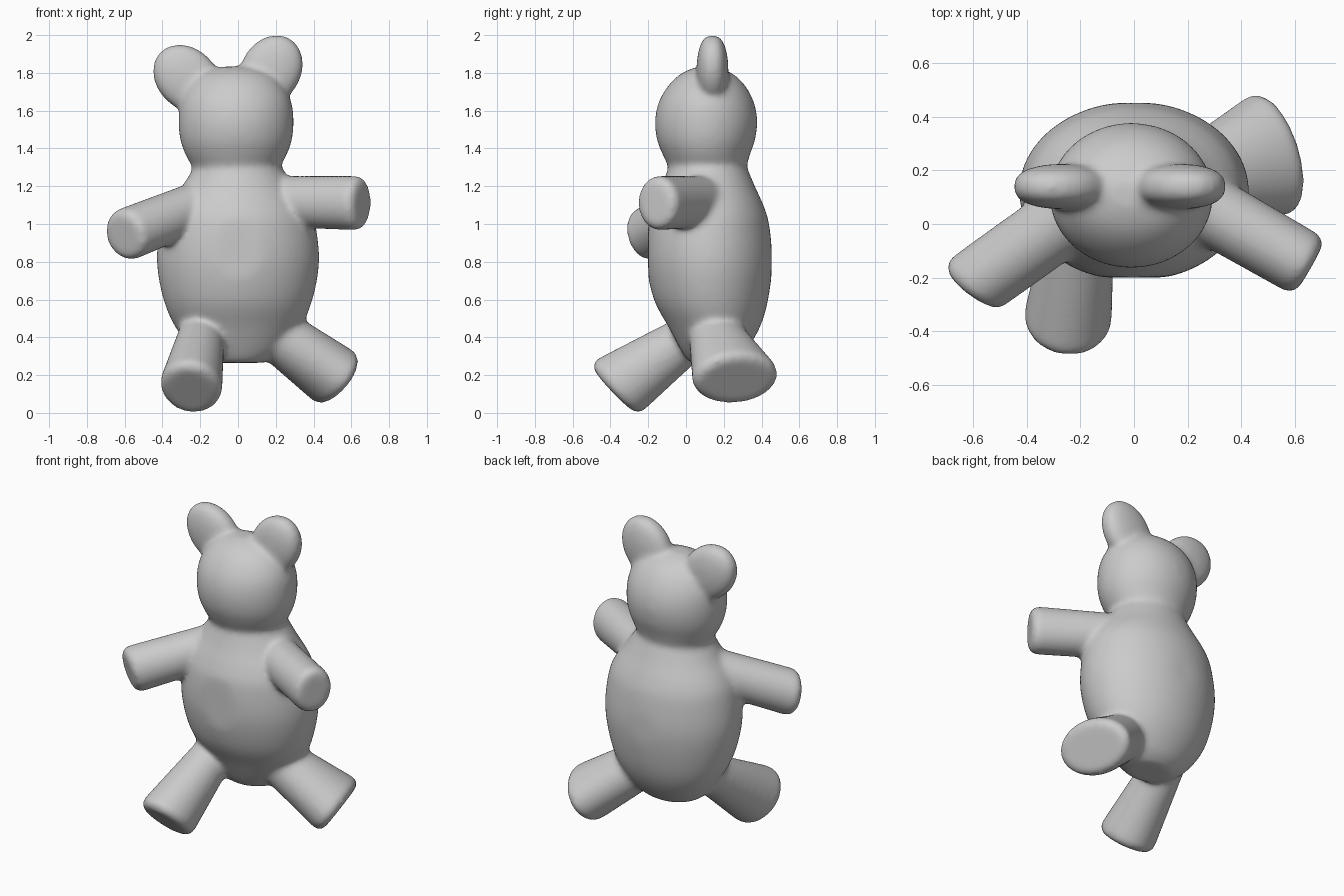
import bpy, bmesh, math
from mathutils import Vector, Matrix

if "Cube" in bpy.data.objects:
    bpy.data.objects.remove(bpy.data.objects["Cube"])

bm = bmesh.new()
SEG = 48


def loft(rings):
    """Closed skin over rings given as (centre, u half-axis, v half-axis)."""
    loops = []
    for c, u, v in rings:
        loops.append([bm.verts.new(c + u * math.cos(a) + v * math.sin(a))
                      for a in (2 * math.pi * i / SEG for i in range(SEG))])
    for a, b in zip(loops, loops[1:]):
        for i in range(SEG):
            j = (i + 1) % SEG
            bm.faces.new((a[i], a[j], b[j], b[i]))
    bm.faces.new(loops[0][::-1])
    bm.faces.new(loops[-1])
    return [v for l in loops for v in l]


def smooth_rows(rows, n=5):
    """Catmull-Rom interpolation between profile rows."""
    pts = [Vector(r) for r in rows]
    out = []
    for k in range(len(pts) - 1):
        p0, p1 = pts[max(k - 1, 0)], pts[k]
        p2, p3 = pts[k + 1], pts[min(k + 2, len(pts) - 1)]
        for s in range(n):
            t = s / n
            out.append(0.5 * (2 * p1 + (p2 - p0) * t + (2 * p0 - 5 * p1 + 4 * p2 - p3) * t * t
                              + (3 * p1 - p0 - 3 * p2 + p3) * t ** 3))
    return out + [pts[-1]]


def upright(rows, x=0.0):
    """Loft of rows (z, half width, y front, y back)."""
    rings = []
    for z, w, y0, y1 in smooth_rows(rows):
        rings.append((Vector((x, (y0 + y1) / 2, z)), Vector((w, 0, 0)), Vector((0, (y1 - y0) / 2, 0))))
    return loft(rings)


def limb(root, tip, r0, r1, facing=None, bevel=0.045):
    """Tapered limb with a round-edged end turned to 'facing'; radii are (sideways, upward)."""
    root, tip = Vector(root), Vector(tip)
    d = (tip - root).normalized()
    end = Vector(facing).normalized() if facing else d
    length = (tip - root).length
    rings = []

    def ring(c, n, ru, rv):
        u = n.cross(Vector((0, 0, 1))).normalized()
        rings.append((c, u * ru, u.cross(n) * rv))

    for s in range(9):
        t = s / 8
        ring(root + d * (length - bevel) * t, d.lerp(end, t).normalized(),
             r0[0] + (r1[0] - r0[0]) * t, r0[1] + (r1[1] - r0[1]) * t)
    for s in range(1, 6):
        a = s * math.pi / 10
        inset = bevel * (1 - math.cos(a))
        ring(tip - d * bevel + end * bevel * math.sin(a), end, r1[0] - inset, r1[1] - inset)
    loft(rings)


def ear(centre, angle, half):
    """Thick rounded disc."""
    verts = bmesh.ops.create_uvsphere(bm, u_segments=40, v_segments=24, radius=1)["verts"]
    for v in verts:
        v.co.y = math.copysign(abs(v.co.y) ** 0.75, v.co.y)
    m = (Matrix.Translation(centre) @ Matrix.Rotation(angle, 4, 'Y')
         @ Matrix.Diagonal((*half, 1)))
    bmesh.ops.transform(bm, matrix=m, verts=verts)


# torso, with slightly flattened belly and back
torso = upright([(0.265, 0.14, 0.02, 0.24), (0.32, 0.23, -0.02, 0.31), (0.45, 0.33, -0.09, 0.39),
                 (0.6, 0.395, -0.17, 0.435), (0.8, 0.43, -0.212, 0.458), (1.0, 0.41, -0.205, 0.44),
                 (1.1, 0.37, -0.175, 0.41), (1.2, 0.297, -0.13, 0.365), (1.32, 0.22, -0.085, 0.315)])
for v in torso:
    v.co.y = min(max(v.co.y, -0.2), 0.453)

# head
upright([(1.24, 0.215, -0.08, 0.31), (1.3, 0.232, -0.092, 0.32), (1.37, 0.27, -0.125, 0.34),
         (1.45, 0.297, -0.155, 0.367), (1.55, 0.305, -0.164, 0.378), (1.65, 0.292, -0.143, 0.358),
         (1.74, 0.245, -0.088, 0.308), (1.8, 0.175, -0.02, 0.24), (1.833, 0.08, 0.06, 0.16)], x=-0.01)

# ears
ear((-0.27, 0.14, 1.77), math.radians(-45), (0.16, 0.085, 0.2))
ear((0.175, 0.14, 1.813), math.radians(30), (0.16, 0.085, 0.197))

# arms
limb((0.2, 0.1, 1.12), (0.66, -0.163, 1.11), (0.13, 0.135), (0.124, 0.145))
limb((-0.2, 0.06, 1.10), (-0.615, -0.238, 0.935), (0.13, 0.13), (0.137, 0.14), (-0.58, -0.78, -0.22))

# legs
limb((0.2, 0.15, 0.42), (0.54, 0.27, 0.17), (0.14, 0.14), (0.235, 0.167), (0.79, 0.25, -0.58))
limb((-0.19, 0.06, 0.43), (-0.252, -0.387, 0.122), (0.12, 0.115), (0.165, 0.185), (-0.1, -0.72, -0.69))

bmesh.ops.recalc_face_normals(bm, faces=bm.faces)
mesh = bpy.data.meshes.new("toy_bear")
bm.to_mesh(mesh)
bm.free()
bear = bpy.data.objects.new("toy_bear", mesh)
bpy.context.collection.objects.link(bear)

# fuse the parts into one soft skin
fuse = bear.modifiers.new("fuse", 'REMESH')
fuse.mode = 'VOXEL'
fuse.voxel_size = 0.013
fuse.use_smooth_shade = True
soft = bear.modifiers.new("soften", 'SMOOTH')
soft.factor = 0.5
soft.iterations = 24
